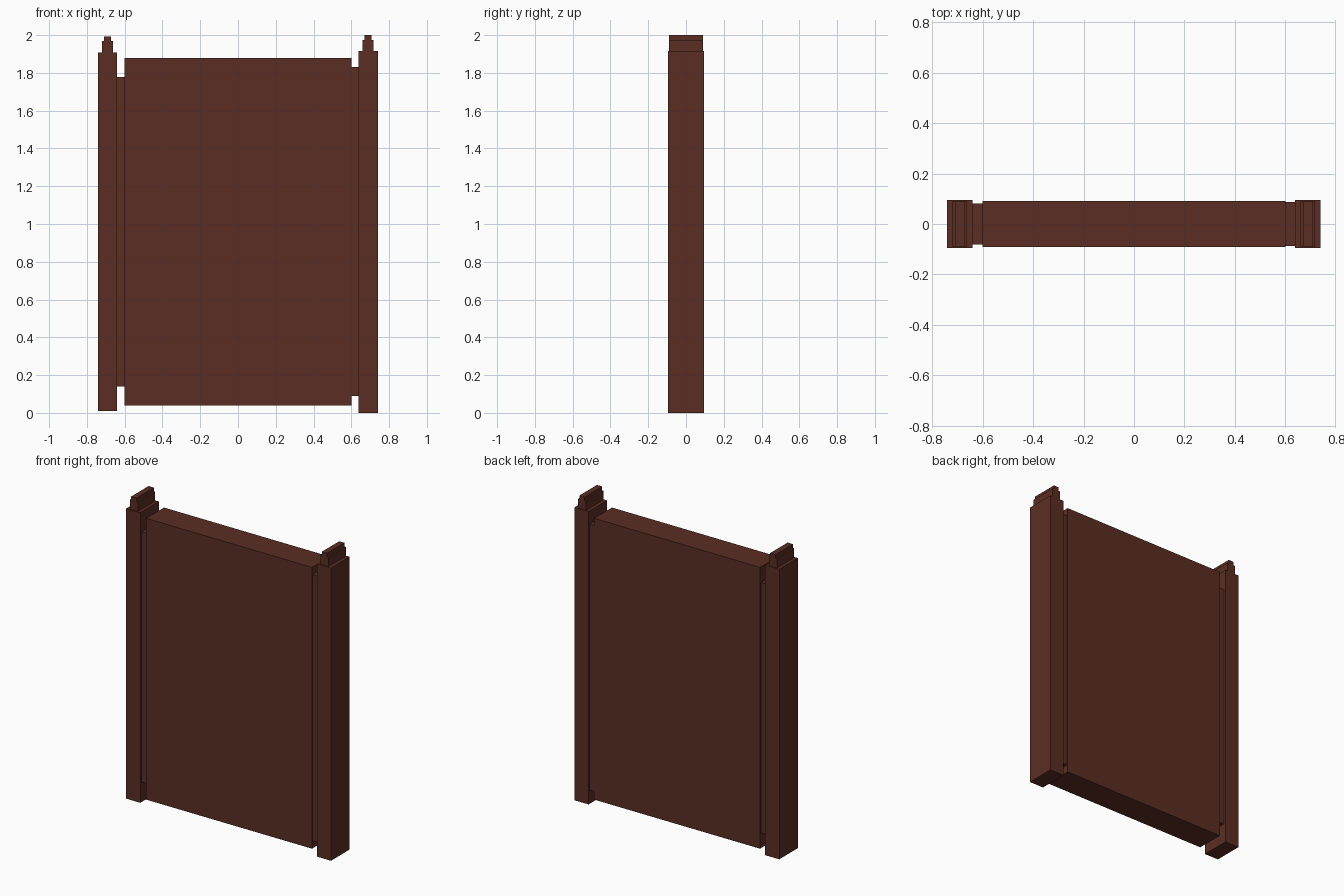
import bpy, bmesh
from mathutils import Matrix, Vector

if "Cube" in bpy.data.objects:
    bpy.data.objects.remove(bpy.data.objects["Cube"])

wood = bpy.data.materials.new("dark red brown wood")
wood.diffuse_color = (0.103, 0.027, 0.017, 1)
wood.use_nodes = True
wood.node_tree.nodes["Principled BSDF"].inputs["Base Color"].default_value = wood.diffuse_color


def finish(name, bm):
    bmesh.ops.recalc_face_normals(bm, faces=bm.faces)
    mesh = bpy.data.meshes.new(name)
    bm.to_mesh(mesh)
    bm.free()
    mesh.materials.append(wood)
    obj = bpy.data.objects.new(name, mesh)
    bpy.context.collection.objects.link(obj)
    return obj


def box(name, x0, x1, half_y, z0, z1):
    bm = bmesh.new()
    centre = Vector(((x0 + x1) / 2, 0, (z0 + z1) / 2))
    size = (x1 - x0, 2 * half_y, z1 - z0, 1)
    bmesh.ops.create_cube(bm, size=1, matrix=Matrix.Translation(centre) @ Matrix.Diagonal(size))
    return finish(name, bm)


# Stepped tenon on top of a post: front profile extruded through the depth
def tenon(name, x0, x1, inset, half_y, z0, z1, z2):
    profile = [(x0, z0), (x1, z0), (x1, z1), (x1 - inset, z1),
               (x1 - inset, z2), (x0 + inset, z2), (x0 + inset, z1), (x0, z1)]
    bm = bmesh.new()
    face = bm.faces.new([bm.verts.new((x, -half_y, z)) for x, z in profile])
    out = bmesh.ops.extrude_face_region(bm, geom=[face], use_keep_orig=True)
    verts = [v for v in out["geom"] if isinstance(v, bmesh.types.BMVert)]
    bmesh.ops.translate(bm, verts=verts, vec=(0, 2 * half_y, 0))
    return finish(name, bm)


# Main panel
box("panel", -0.60, 0.60, 0.092, 0.04, 1.88)

# Connecting strips between panel and posts (the two sides differ in height)
box("left_strip", -0.64, -0.60, 0.082, 0.14, 1.777)
box("right_strip", 0.60, 0.638, 0.087, 0.09, 1.83)

# Side posts
box("left_post", -0.742, -0.64, 0.096, 0.01, 1.907)
box("right_post", 0.638, 0.74, 0.096, 0.0, 1.915)

# Post tops
tenon("left_post_top", -0.72, -0.662, 0.01, 0.09, 1.907, 1.968, 1.992)
tenon("right_post_top", 0.66, 0.717, 0.01, 0.09, 1.915, 1.975, 2.0)
